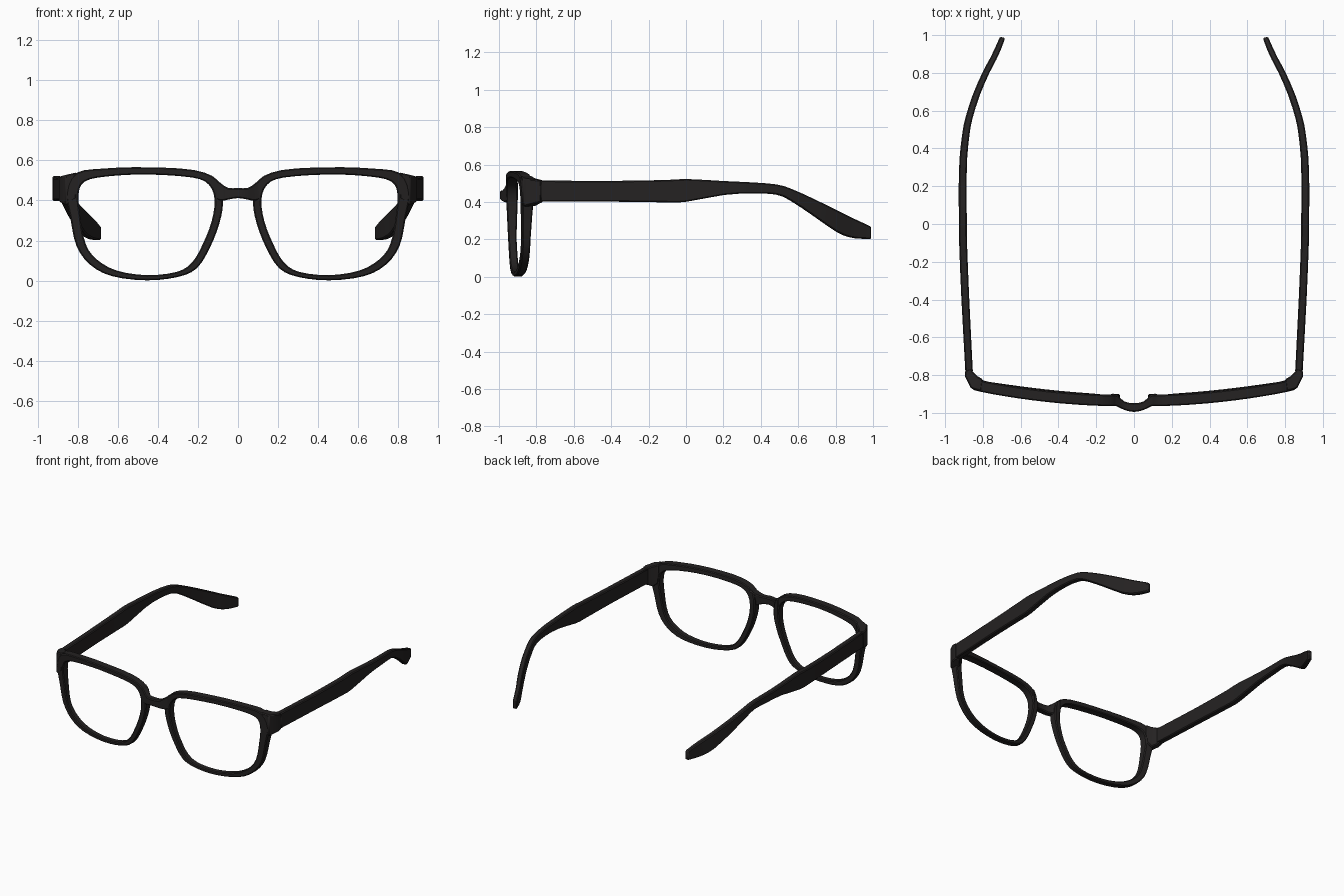
import bpy, bmesh, math

if "Cube" in bpy.data.objects:
    bpy.data.objects.remove(bpy.data.objects["Cube"])

black = bpy.data.materials.new("black_acetate")
black.diffuse_color = (0.018, 0.016, 0.016, 1)
black.use_nodes = True
black.node_tree.nodes["Principled BSDF"].inputs["Base Color"].default_value = black.diffuse_color


def smooth(rows, steps, closed=False):
    """Catmull-Rom interpolation through tuples of any length."""
    n, out = len(rows), []
    get = (lambda i: rows[i % n]) if closed else (lambda i: rows[max(0, min(n - 1, i))])
    for i in range(n if closed else n - 1):
        for s in range(steps):
            t = s / steps
            out.append(tuple(
                0.5 * (2 * b + (c - a) * t + (2 * a - 5 * b + 4 * c - d) * t * t
                       + (3 * b - a - 3 * c + d) * t ** 3)
                for a, b, c, d in zip(get(i - 1), get(i), get(i + 1), get(i + 2))))
    return out if closed else out + [rows[-1]]


def loft(name, sections, closed=False, mirror=True, bevel=0.006):
    """Skin a chain of four-cornered sections into one solid."""
    bm = bmesh.new()
    rings = [[bm.verts.new(p) for p in s] for s in sections]
    pairs = list(zip(rings, rings[1:]))
    if closed:
        pairs.append((rings[-1], rings[0]))
    else:
        bm.faces.new(rings[0])
        bm.faces.new(rings[-1])
    for a, b in pairs:
        for i in range(4):
            j = (i + 1) % 4
            bm.faces.new((a[i], a[j], b[j], b[i]))
    bmesh.ops.recalc_face_normals(bm, faces=bm.faces)
    me = bpy.data.meshes.new(name)
    bm.to_mesh(me)
    bm.free()
    me.materials.append(black)
    ob = bpy.data.objects.new(name, me)
    bpy.context.collection.objects.link(ob)
    bpy.ops.object.select_all(action='DESELECT')
    bpy.context.view_layer.objects.active = ob
    ob.select_set(True)
    bpy.ops.object.shade_smooth_by_angle(angle=math.radians(30))
    bv = ob.modifiers.new("soft_edges", 'BEVEL')
    bv.width, bv.segments = bevel, 1
    bv.limit_method, bv.angle_limit = 'ANGLE', math.radians(45)
    if mirror:
        ob.modifiers.new("other_side", 'MIRROR').use_mirror_merge = False
    return ob


# Lens rims: inner x, z and outer x, z around the opening
rim = [
    (.117, .405, .075, .395), (.147, .480, .100, .500), (.230, .515, .220, .552),
    (.456, .530, .456, .566), (.656, .520, .665, .560), (.765, .495, .810, .537),
    (.797, .430, .858, .440), (.786, .305, .838, .315), (.760, .180, .808, .175),
    (.705, .105, .740, .080), (.606, .050, .630, .022), (.456, .027, .456, .001),
    (.307, .043, .300, .018), (.230, .090, .205, .062), (.177, .180, .140, .165),
    (.132, .295, .093, .285)]


def front_y(x, z):
    return -0.957 + 0.118 * x * x - 0.04 * (z - 0.3)


rim_sections = []
for xi, zi, xo, zo in smooth(rim, 3, True):
    xm, zm = (xi + xo) / 2, (zi + zo) / 2
    depth = 0.044 + 0.016 * max(0, min(1, (zm - 0.2) / 0.2))
    fi, fo = front_y(xi, zi), front_y(xo, zo)
    rim_sections.append([(xi, fi, zi), (xo, fo, zo),
                         (xo, fo + depth, zo), (xi, fi + depth, zi)])
loft("lens_rim", rim_sections, closed=True)

# Bridge: x, front y, back y, bottom z, top z
half = [(0, -.995, -.948, .412, .462), (.05, -.985, -.94, .404, .463),
        (.085, -.968, -.91, .398, .486), (.118, -.957, -.895, .41, .51)]
bridge = [(-r[0],) + r[1:] for r in reversed(half[1:])] + half
loft("bridge", [[(x, f, lo), (x, b, lo), (x, b, hi), (x, f, hi)]
                for x, f, b, lo, hi in smooth(bridge, 2)], mirror=False)

# Corner end pieces: outer x, y, inner x, y, bottom z, top z
corner = [(.808, -.886, .800, -.822, .41, .540), (.862, -.872, .830, -.805, .375, .528),
          (.894, -.810, .855, -.780, .392, .520), (.894, -.775, .855, -.765, .398, .517)]
loft("end_piece", [[(xo, yo, lo), (xi, yi, lo), (xi, yi, hi), (xo, yo, hi)]
                   for xo, yo, xi, yi, lo, hi in corner])

# Temple arms: y, centre x, thickness, bottom z, top z
arm = [(-.785, .873, .040, .402, .515), (-.4, .893, .042, .402, .513),
       (-.1, .905, .042, .398, .518), (.0, .906, .042, .402, .523),
       (.2, .907, .042, .438, .512), (.35, .903, .040, .446, .505),
       (.48, .889, .038, .440, .494), (.56, .873, .037, .405, .470),
       (.68, .835, .036, .325, .416), (.80, .783, .035, .242, .357),
       (.87, .746, .034, .212, .322), (.93, .718, .032, .204, .294),
       (.985, .696, .028, .202, .268)]
loft("temple_arm", [[(x - t / 2, y, lo), (x + t / 2, y + .006, lo),
                     (x + t / 2, y + .006, hi), (x - t / 2, y, hi)]
                    for y, x, t, lo, hi in smooth(arm, 2)])
